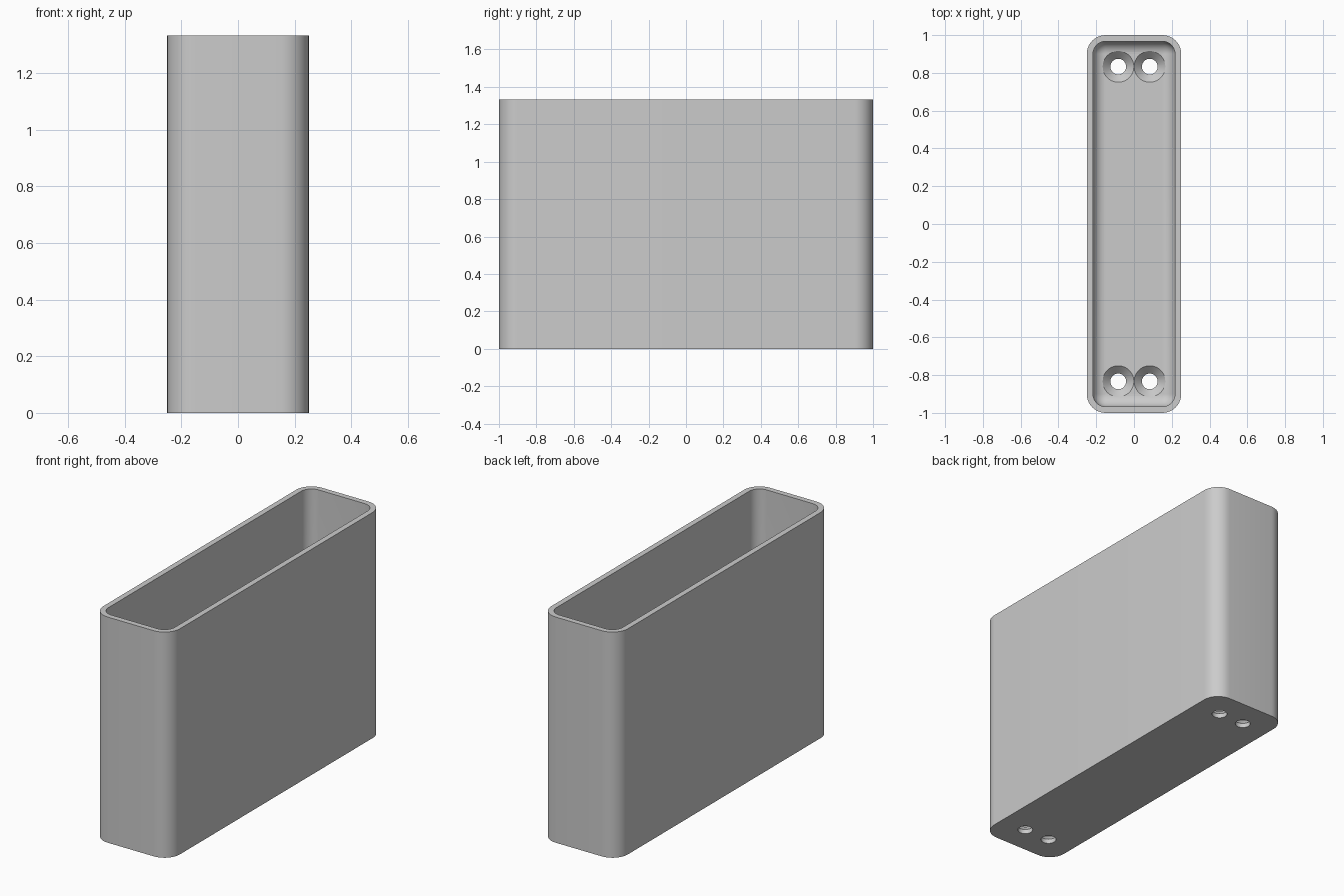
import bpy
import bmesh
from math import sin, cos, pi, radians

cube = bpy.data.objects.get("Cube")
if cube:
    bpy.data.objects.remove(cube, do_unlink=True)

HALF_X, HALF_Y, HEIGHT = 0.25, 1.0, 1.333
CORNER, WALL, FLOOR = 0.1, 0.033, 0.067
FILLET = CORNER - WALL
STEPS = 10

grey = bpy.data.materials.new("plain_grey")
grey.use_nodes = True
colour = (0.6, 0.6, 0.6, 1)
grey.diffuse_color = colour
grey.node_tree.nodes["Principled BSDF"].inputs["Base Color"].default_value = colour


def rounded_ring(bm, inset, z):
    """Rounded rectangle of vertices, moved in from the outer wall."""
    r = max(CORNER - inset, 0.002)
    ring = []
    for i, (sx, sy) in enumerate([(1, 1), (-1, 1), (-1, -1), (1, -1)]):
        for k in range(STEPS + 1):
            a = (i + k / STEPS) * pi / 2
            ring.append(bm.verts.new((sx * (HALF_X - inset - r) + r * cos(a),
                                      sy * (HALF_Y - inset - r) + r * sin(a), z)))
    return ring


def loft(bm, rings):
    """Skin neighbouring rings and cap both ends."""
    for a, b in zip(rings, rings[1:]):
        for i in range(len(a)):
            j = (i + 1) % len(a)
            bm.faces.new((a[i], a[j], b[j], b[i]))
    bm.faces.new(rings[0])
    bm.faces.new(rings[-1])


def make_object(name, bm):
    bmesh.ops.recalc_face_normals(bm, faces=bm.faces)
    mesh = bpy.data.meshes.new(name)
    bm.to_mesh(mesh)
    bm.free()
    mesh.materials.append(grey)
    obj = bpy.data.objects.new(name, mesh)
    bpy.context.collection.objects.link(obj)
    return obj


# Open box: outer wall, rim, inner wall, then the fillet down to the floor
bm = bmesh.new()
sections = [(0, 0), (0, HEIGHT), (WALL, HEIGHT)]
for k in range(STEPS + 1):
    a = k / STEPS * pi / 2
    sections.append((WALL + FILLET * (1 - cos(a)), FLOOR + FILLET * (1 - sin(a))))
loft(bm, [rounded_ring(bm, inset, z) for inset, z in sections])
box = make_object("open_box", bm)

# Countersunk screw holes, two at each end of the floor
HOLE, SINK = 0.0415, 0.0825
profile = [(HOLE, -0.05), (HOLE, FLOOR - SINK + HOLE), (SINK, FLOOR), (SINK, FLOOR + 0.1)]
bm = bmesh.new()
for x in (-0.0833, 0.0833):
    for y in (-0.833, 0.833):
        loft(bm, [[bm.verts.new((x + r * cos(2 * pi * i / 48), y + r * sin(2 * pi * i / 48), z))
                   for i in range(48)] for r, z in profile])
cutter = make_object("screw_hole_cutter", bm)
cutter.hide_render = True

cut = box.modifiers.new("screw_holes", "BOOLEAN")
cut.operation = "DIFFERENCE"
cut.solver = "EXACT"
cut.object = cutter

# Apply the cut, drop the cutter and smooth the rounded faces
bpy.context.view_layer.objects.active = box
box.select_set(True)
bpy.ops.object.modifier_apply(modifier=cut.name)
bpy.data.objects.remove(cutter, do_unlink=True)
bpy.ops.object.shade_smooth_by_angle(angle=radians(30))
